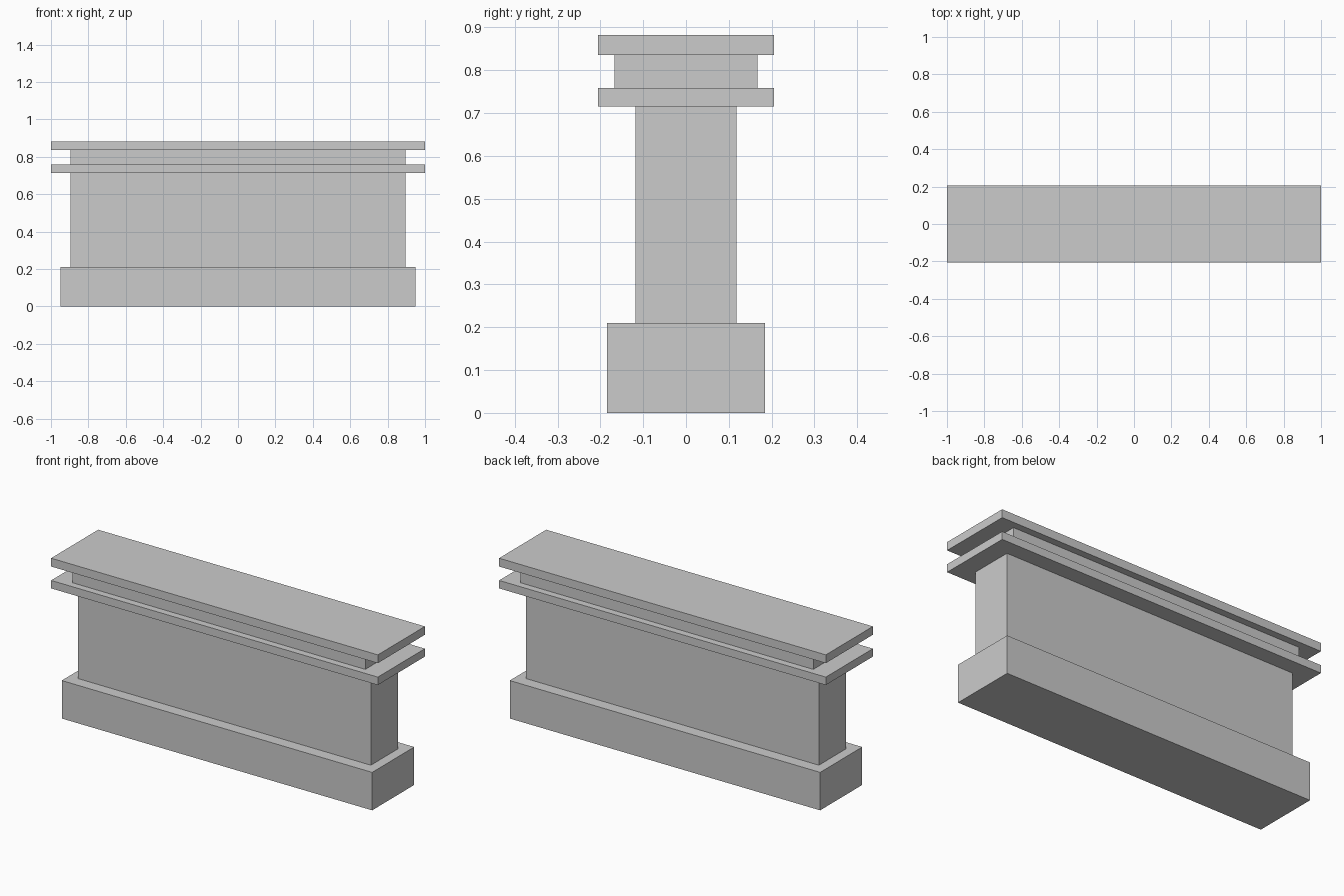
import bpy

cube = bpy.data.objects.get("Cube")
if cube:
    bpy.data.objects.remove(cube, do_unlink=True)

# Single stone colour
stone = bpy.data.materials.new("light_grey_stone")
stone.use_nodes = True
colour = (0.6, 0.6, 0.6, 1.0)
stone.diffuse_color = colour
stone.node_tree.nodes["Principled BSDF"].inputs["Base Color"].default_value = colour


def block(name, half_x, half_y, bottom, top):
    """Centred box between two heights."""
    bpy.ops.mesh.primitive_cube_add(size=2, location=(0, 0, (bottom + top) / 2))
    obj = bpy.context.object
    obj.name = name
    obj.scale = (half_x, half_y, (top - bottom) / 2)
    bpy.ops.object.transform_apply(location=False, rotation=False, scale=True)
    obj.data.materials.append(stone)
    return obj


# Plinth, wall and two coping slabs with a recessed course between them
block("base_plinth", 0.95, 0.184, 0, 0.21)
block("wall_body", 0.896, 0.118, 0.21, 0.715)
block("lower_slab", 1.0, 0.206, 0.715, 0.759)
block("recessed_course", 0.896, 0.167, 0.759, 0.836)
block("top_slab", 1.0, 0.206, 0.836, 0.882)
